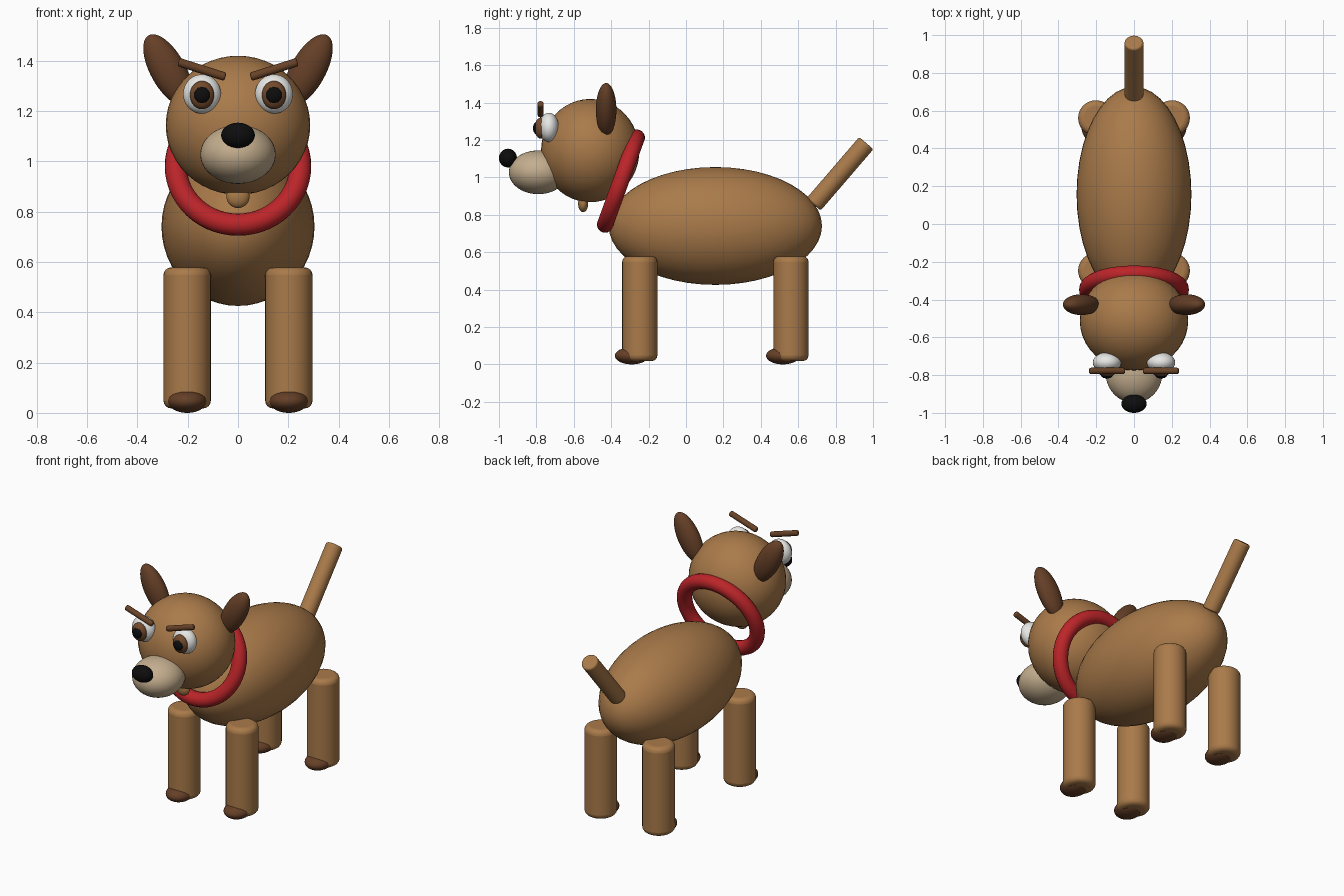
import bpy, math
from mathutils import Vector

if "Cube" in bpy.data.objects:
    bpy.data.objects.remove(bpy.data.objects["Cube"])


def mat(name, r, g, b):
    m = bpy.data.materials.new(name)
    m.diffuse_color = (r, g, b, 1)
    m.use_nodes = True
    m.node_tree.nodes["Principled BSDF"].inputs["Base Color"].default_value = m.diffuse_color
    return m


FUR = mat("tan fur", 0.40, 0.195, 0.068)
DARK = mat("dark brown", 0.13, 0.05, 0.02)
BROW = mat("brow brown", 0.14, 0.055, 0.02)
CREAM = mat("cream", 0.55, 0.42, 0.27)
BLACK = mat("black", 0.004, 0.004, 0.004)
WHITE = mat("eye white", 0.80, 0.80, 0.78)
IRIS = mat("iris brown", 0.17, 0.068, 0.025)
RED = mat("collar red", 0.50, 0.018, 0.022)
TAG = mat("tag bronze", 0.40, 0.20, 0.065)


def finish(name, material):
    o = bpy.context.object
    o.name = name
    o.data.materials.append(material)
    bpy.ops.object.shade_smooth_by_angle(angle=math.radians(40))
    return o


def ball(name, material, loc, size, rot=(0, 0, 0)):
    bpy.ops.mesh.primitive_uv_sphere_add(segments=40, ring_count=24, radius=1, location=loc, rotation=rot)
    o = bpy.context.object
    o.scale = size
    bpy.ops.object.transform_apply(location=False, rotation=False, scale=True)
    return finish(name, material)


def rod(name, material, a, b, r, bevel):
    a, b = Vector(a), Vector(b)
    d = b - a
    bpy.ops.mesh.primitive_cylinder_add(vertices=32, radius=r, depth=d.length, location=(a + b) / 2)
    o = bpy.context.object
    o.rotation_euler = d.to_track_quat('Z', 'Y').to_euler()
    m = o.modifiers.new("round edge", 'BEVEL')
    m.width, m.segments = bevel, 4
    m.limit_method = 'ANGLE'
    m.angle_limit = math.radians(40)
    return finish(name, material)


# Torso, head and snout
ball("body", FUR, (0, 0.157, 0.74), (0.304, 0.57, 0.315))
ball("head", FUR, (0, -0.512, 1.143), (0.287, 0.263, 0.276))
ball("muzzle", CREAM, (0, -0.79, 1.027), (0.15, 0.157, 0.117))
ball("nose", BLACK, (0, -0.952, 1.103), (0.067, 0.048, 0.05))

# Tail
rod("tail", FUR, (0, 0.682, 0.855), (0, 0.964, 1.183), 0.05, 0.012)

# Collar and tag
bpy.ops.mesh.primitive_torus_add(major_segments=56, minor_segments=18, major_radius=0.247, minor_radius=0.044,
                                 location=(0, -0.348, 0.98), rotation=(math.radians(70), 0, 0))
finish("collar", RED)
ball("collar_tag", TAG, (0, -0.55, 0.86), (0.046, 0.027, 0.046))

for s, side in ((-1, "left"), (1, "right")):
    # Ears
    ball("ear_" + side, DARK, (s * 0.278, -0.427, 1.361), (0.07, 0.055, 0.159), (0, s * math.radians(29), 0))
    # Eyes and brows
    ball("eye_" + side, WHITE, (s * 0.143, -0.733, 1.267), (0.075, 0.053, 0.078))
    ball("iris_" + side, IRIS, (s * 0.143, -0.776, 1.263), (0.048, 0.034, 0.056))
    ball("pupil_" + side, BLACK, (s * 0.143, -0.798, 1.263), (0.033, 0.02, 0.033))
    rod("brow_" + side, BROW, (s * 0.236, -0.778, 1.394), (s * 0.05, -0.778, 1.335), 0.017, 0.008)
    # Legs and paws
    for y, end in ((-0.247, "front"), (0.561, "rear")):
        rod(f"{end}_leg_{side}", FUR, (s * 0.202, y, 0.018), (s * 0.202, y, 0.578), 0.094, 0.03)
        ball(f"{end}_paw_{side}", DARK, (s * 0.202, y - 0.043, 0.046), (0.077, 0.09, 0.046))
